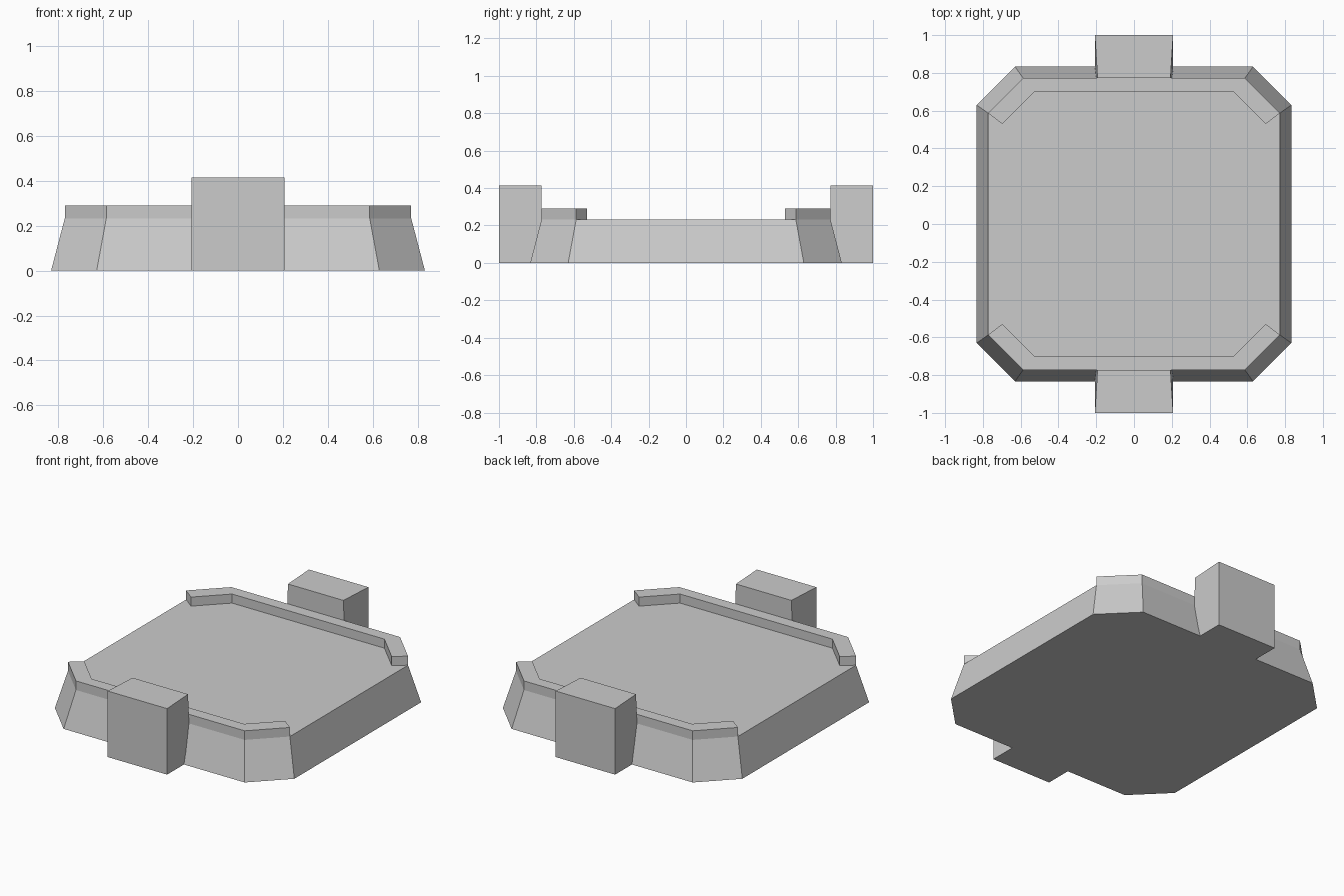
import bpy, bmesh

if "Cube" in bpy.data.objects:
    bpy.data.objects.remove(bpy.data.objects["Cube"])


def loft(name, bottom, top, z0, z1):
    """Closed solid between two outlines with the same number of points."""
    bm = bmesh.new()
    lo = [bm.verts.new((x, y, z0)) for x, y in bottom]
    hi = [bm.verts.new((x, y, z1)) for x, y in top]
    bm.faces.new(lo[::-1])
    bm.faces.new(hi)
    n = len(lo)
    for i in range(n):
        j = (i + 1) % n
        bm.faces.new((lo[i], lo[j], hi[j], hi[i]))
    bmesh.ops.recalc_face_normals(bm, faces=bm.faces)
    mesh = bpy.data.meshes.new(name)
    bm.to_mesh(mesh)
    bm.free()
    obj = bpy.data.objects.new(name, mesh)
    bpy.context.collection.objects.link(obj)
    return obj


def octagon(r, c):
    return [(r, -c), (r, c), (c, r), (-c, r), (-r, c), (-r, -c), (-c, -r), (c, -r)]


BASE, DECK, LIP, BLOCK = 0.0, 0.233, 0.29, 0.415

# Tapered chamfered plate
loft("base_plate", octagon(0.833, 0.63), octagon(0.772, 0.587), BASE, DECK)

for side, s in (("front", -1), ("back", 1)):
    # Raised lip wrapping the two corners of each end
    outer = [(0.772, 0.587), (0.587, 0.772), (-0.587, 0.772), (-0.772, 0.587)]
    inner = [(-0.698, 0.53), (-0.53, 0.698), (0.53, 0.698), (0.698, 0.53)]
    lip = [(x, s * y) for x, y in outer + inner]
    loft(side + "_lip", lip, lip, DECK, LIP)

    # End block, its top narrowing slightly towards the plate
    low = [(0.207, s * 0.772), (0.207, s), (-0.207, s), (-0.207, s * 0.772)]
    high = [(0.193, s * 0.772), (0.207, s), (-0.207, s), (-0.193, s * 0.772)]
    loft(side + "_block", low, high, BASE, BLOCK)
